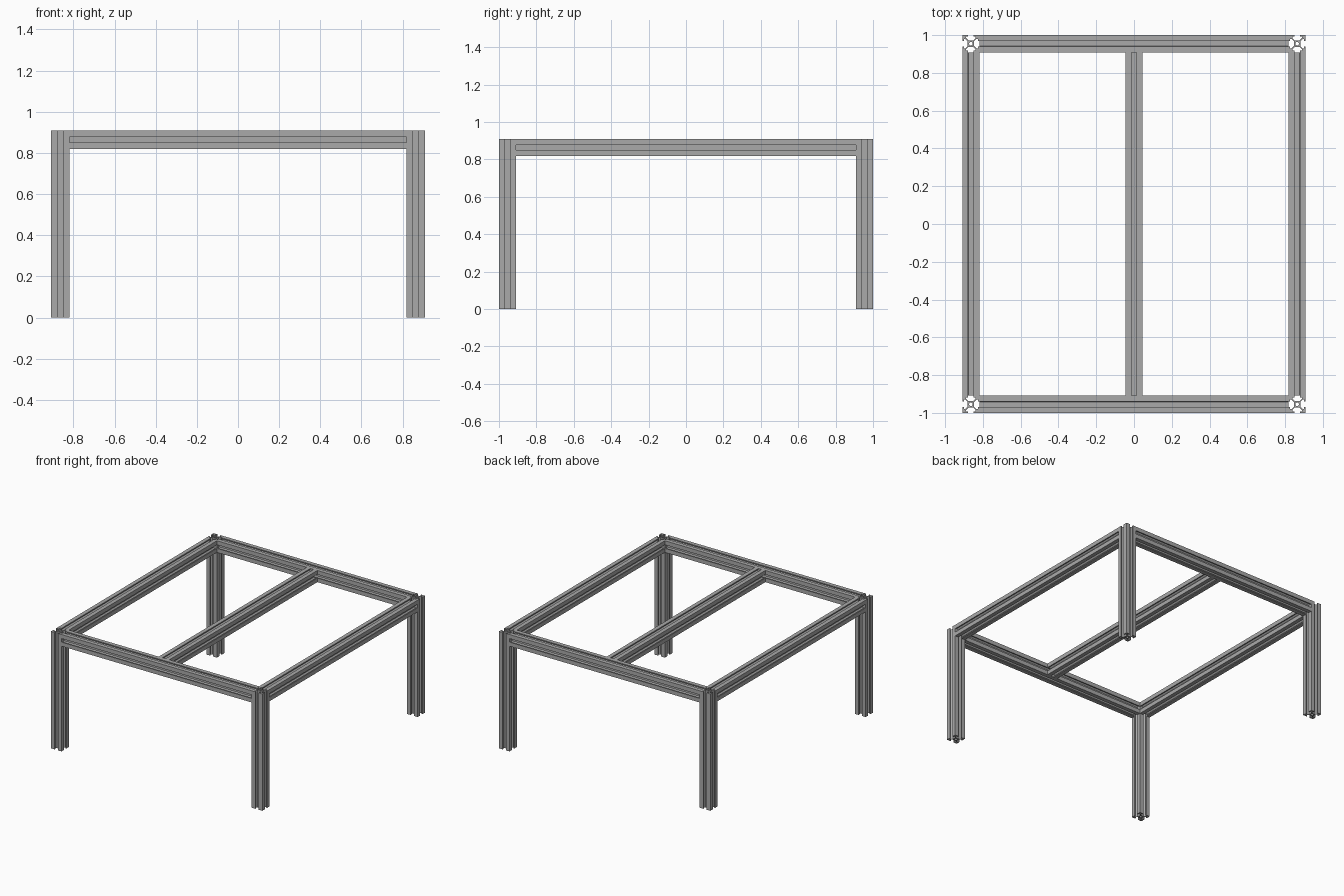
import bpy
import math

cube = bpy.data.objects.get("Cube")
if cube:
    bpy.data.objects.remove(cube, do_unlink=True)

SIDE = 1 / 11            # width of one extrusion
HX, HY, TOP = 10 * SIDE, 1.0, 10 * SIDE
MX, MY, MZ = HX - SIDE / 2, HY - SIDE / 2, TOP - SIDE / 2

aluminium = bpy.data.materials.new("grey aluminium")
aluminium.use_nodes = True
grey = (0.40, 0.40, 0.40, 1)
aluminium.diffuse_color = grey
bsdf = aluminium.node_tree.nodes["Principled BSDF"]
bsdf.inputs["Base Color"].default_value = grey


def slot_outline():
    """T-slot section: one slotted side, turned four times."""
    half = [(3.1, 10), (3.1, 8.2), (5.5, 8.2), (5.5, 6.5), (2.9, 3.9)]
    side = [(10, 10)] + half + [(-u, v) for u, v in reversed(half)]
    points = []
    for turn in range(4):
        for u, v in side:
            for _ in range(turn):
                u, v = -v, u
            points.append((u * SIDE / 20, v * SIDE / 20))
    return points


def bore_outline():
    r = 2.1 * SIDE / 20
    steps = [math.tau * i / 16 for i in range(16)]
    return [(r * math.cos(a), r * math.sin(a)) for a in steps]


def extrusion(name, length, location, rotation=(0, 0, 0)):
    """Slotted bar with a bored core, centred on its location."""
    curve = bpy.data.curves.new(name + "_section", "CURVE")
    curve.dimensions = "2D"
    curve.fill_mode = "BOTH"
    curve.extrude = length / 2
    for outline in (slot_outline(), bore_outline()):
        spline = curve.splines.new("POLY")
        spline.points.add(len(outline) - 1)
        for p, (u, v) in zip(spline.points, outline):
            p.co = (u, v, 0, 1)
        spline.use_cyclic_u = True
    temp = bpy.data.objects.new(name + "_section", curve)
    bpy.context.collection.objects.link(temp)
    graph = bpy.context.evaluated_depsgraph_get()
    mesh = bpy.data.meshes.new_from_object(temp.evaluated_get(graph))
    bpy.data.objects.remove(temp, do_unlink=True)
    mesh.name = name
    mesh.materials.clear()
    mesh.materials.append(aluminium)
    mesh.shade_flat()
    obj = bpy.data.objects.new(name, mesh)
    obj.location = location
    obj.rotation_euler = rotation
    bpy.context.collection.objects.link(obj)
    return obj


ALONG_X = (0, math.pi / 2, 0)
ALONG_Y = (math.pi / 2, 0, 0)

# Corner legs
for sx, xname in ((-1, "right"), (1, "left")):
    for sy, yname in ((-1, "front"), (1, "back")):
        extrusion(f"{yname}_{xname}_leg", TOP, (sx * MX, sy * MY, TOP / 2))

# Rails between the legs
for s, xname, yname in ((-1, "right", "front"), (1, "left", "back")):
    extrusion(f"{yname}_rail", 2 * (HX - SIDE), (0, s * MY, MZ), ALONG_X)
    extrusion(f"{xname}_rail", 2 * (HY - SIDE), (s * MX, 0, MZ), ALONG_Y)

# Middle cross rail
extrusion("middle_rail", 2 * (HY - SIDE), (0, 0, MZ), ALONG_Y)
